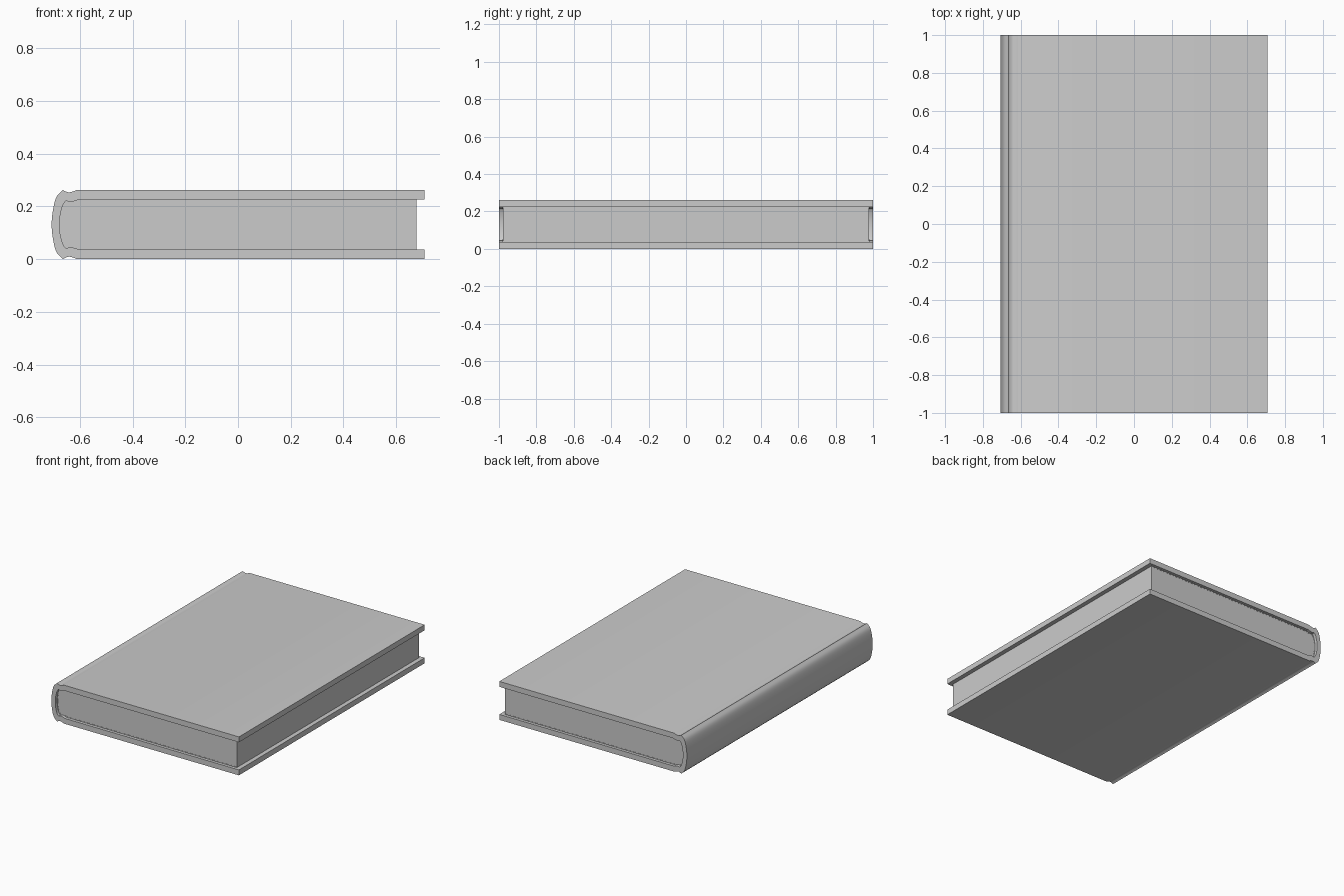
import bpy, bmesh, math
from mathutils import Vector

if "Cube" in bpy.data.objects:
    bpy.data.objects.remove(bpy.data.objects["Cube"])

MID = 0.131  # half the book thickness


def smooth_curve(pts, steps=4):
    """Catmull-Rom curve through the points."""
    p = [Vector(q) for q in pts]
    p = [2 * p[0] - p[1]] + p + [2 * p[-1] - p[-2]]
    out = []
    for i in range(1, len(p) - 2):
        a, b, c, d = p[i - 1:i + 3]
        for s in range(steps):
            t = s / steps
            out.append(0.5 * (2 * b + (c - a) * t + (2 * a - 5 * b + 4 * c - d) * t * t
                              + (3 * b - a - 3 * c + d) * t ** 3))
    out.append(p[-2])
    return [(v.x, v.y) for v in out]


def wrap(groove, spine, x_end):
    """Open line: upper board edge, hinge groove, rounded spine, and the mirrored lower half."""
    lower = [(x, 2 * MID - z) for x, z in reversed(spine[:-1])]
    hinge = smooth_curve(groove)
    back = smooth_curve(spine + lower)
    mirrored = [(x, 2 * MID - z) for x, z in reversed(hinge)]
    end = (x_end, groove[0][1])
    return [end] + hinge + back[1:-1] + mirrored + [(x_end, 2 * MID - end[1])]


def prism(name, profile, half_len):
    """Extrude an xz profile along y."""
    bm = bmesh.new()
    face = bm.faces.new([bm.verts.new((x, -half_len, z)) for x, z in profile])
    res = bmesh.ops.extrude_face_region(bm, geom=[face])
    verts = [g for g in res["geom"] if isinstance(g, bmesh.types.BMVert)]
    bmesh.ops.translate(bm, verts=verts, vec=(0, 2 * half_len, 0))
    bmesh.ops.recalc_face_normals(bm, faces=bm.faces)
    me = bpy.data.meshes.new(name)
    bm.to_mesh(me)
    bm.free()
    ob = bpy.data.objects.new(name, me)
    bpy.context.collection.objects.link(ob)
    bpy.ops.object.select_all(action='DESELECT')
    ob.select_set(True)
    bpy.context.view_layer.objects.active = ob
    bpy.ops.object.shade_smooth_by_angle(angle=math.radians(30))
    return ob


# Outer and inner lines of the case
outer_groove = [(-0.612, 0.262), (-0.627, 0.256), (-0.642, 0.253), (-0.655, 0.257), (-0.664, 0.262)]
outer_spine = [(-0.664, 0.262), (-0.689, 0.235), (-0.702, 0.185), (-0.707, MID)]
inner_groove = [(-0.605, 0.225), (-0.620, 0.220), (-0.635, 0.217), (-0.645, 0.219), (-0.653, 0.221)]
inner_spine = [(-0.653, 0.221), (-0.664, 0.205), (-0.674, 0.168), (-0.677, MID)]

outer = wrap(outer_groove, outer_spine, 0.707)
inner = wrap(inner_groove, inner_spine, 0.707)

# Hard cover: two boards joined by the rounded spine
prism("cover", outer + inner[::-1], 1.0)

# Thin endpaper lining between cover and pages
lining = wrap(inner_groove, inner_spine, 0.677)
page_line = [(x + (0.004 if x < 0 else 0), MID + (z - MID) * 0.95) for x, z in lining]
prism("endpaper", lining + page_line[::-1], 0.98)

# Page block
prism("pages", page_line, 0.979)
